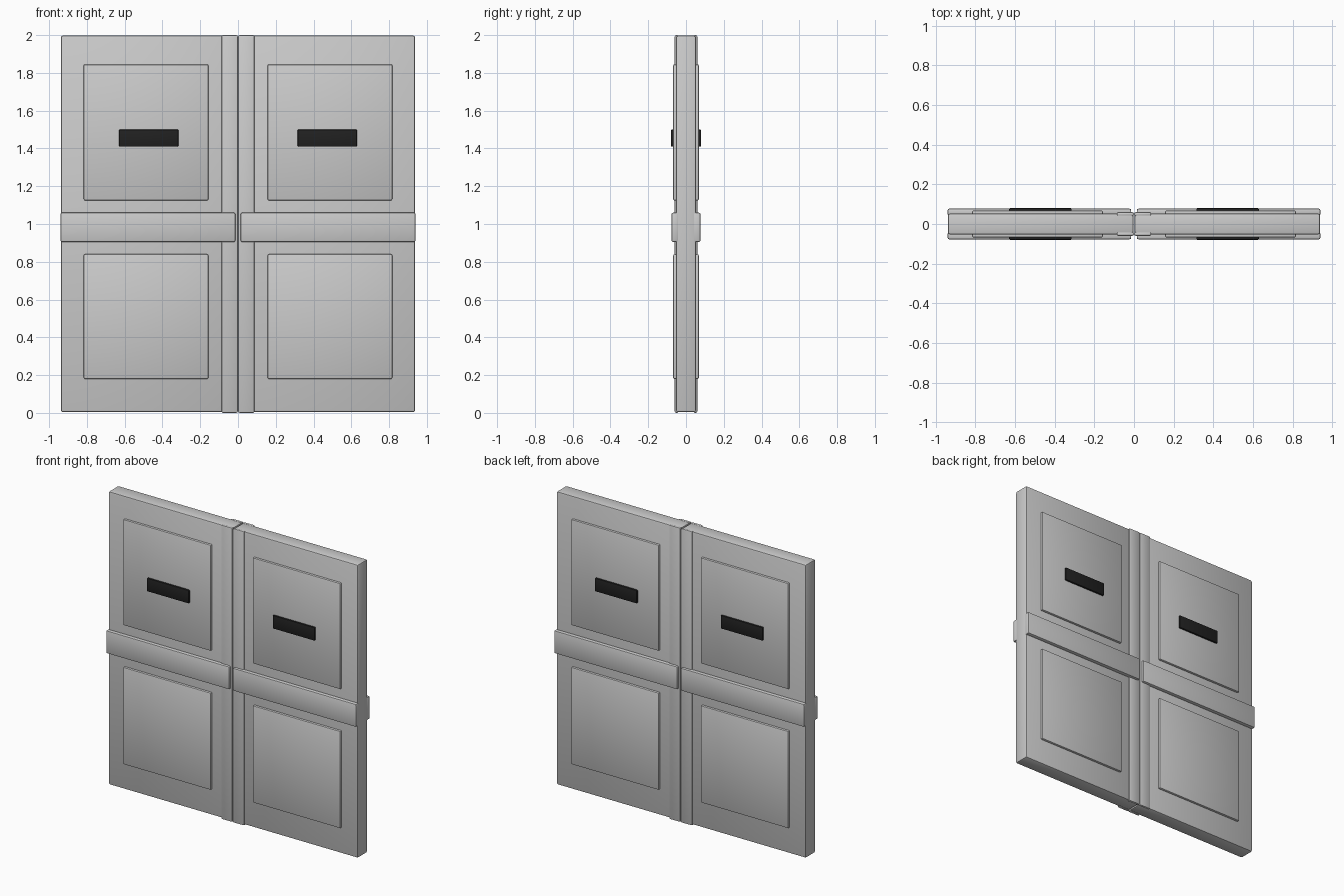
import bpy

if "Cube" in bpy.data.objects:
    bpy.data.objects.remove(bpy.data.objects["Cube"])

dark = bpy.data.materials.new("dark_slot")
dark.diffuse_color = (0.015, 0.015, 0.015, 1)
dark.use_nodes = True
dark.node_tree.nodes["Principled BSDF"].inputs["Base Color"].default_value = dark.diffuse_color


def block(name, x, y, z, bevel, mat=None):
    """Bevelled box spanning the given (min, max) ranges."""
    lo, hi = zip(x, y, z)
    bpy.ops.mesh.primitive_cube_add(size=1, location=[(a + b) / 2 for a, b in zip(lo, hi)])
    ob = bpy.context.object
    ob.name = name
    ob.scale = [b - a for a, b in zip(lo, hi)]
    bpy.ops.object.transform_apply(location=False, rotation=False, scale=True)
    mod = ob.modifiers.new("edge_bevel", 'BEVEL')
    mod.width = bevel
    mod.segments = 2
    bpy.ops.object.modifier_apply(modifier=mod.name)
    bpy.ops.object.shade_smooth_by_angle()
    if mat:
        ob.data.materials.append(mat)
    return ob


# raised details: name, x range, depth range from the centre plane, z range, bevel, material
details = [
    ("upper_panel", (0.157, 0.817), (0.045, 0.068), (1.125, 1.845), 0.007, None),
    ("lower_panel", (0.157, 0.817), (0.045, 0.068), (0.18, 0.84), 0.007, None),
    ("cross_band", (0.014, 0.94), (0.04, 0.077), (0.905, 1.06), 0.008, None),
    ("meeting_strip", (0.001, 0.087), (0.04, 0.06), (0.0, 2.0), 0.008, None),
    ("viewing_slot", (0.315, 0.63), (0.06, 0.08), (1.41, 1.5), 0.005, dark),
]

for side, s in (("left", -1), ("right", 1)):
    def mx(r):
        return tuple(sorted(s * v for v in r))

    # door leaf slab
    block(side + "_door_leaf", mx((0.003, 0.938)), (-0.053, 0.053), (0.005, 1.997), 0.01)

    # details on both faces of the leaf
    for face, f in (("front", -1), ("back", 1)):
        for name, x, y, z, bevel, mat in details:
            block(f"{side}_{face}_{name}", mx(x), tuple(sorted(f * v for v in y)), z, bevel, mat)
